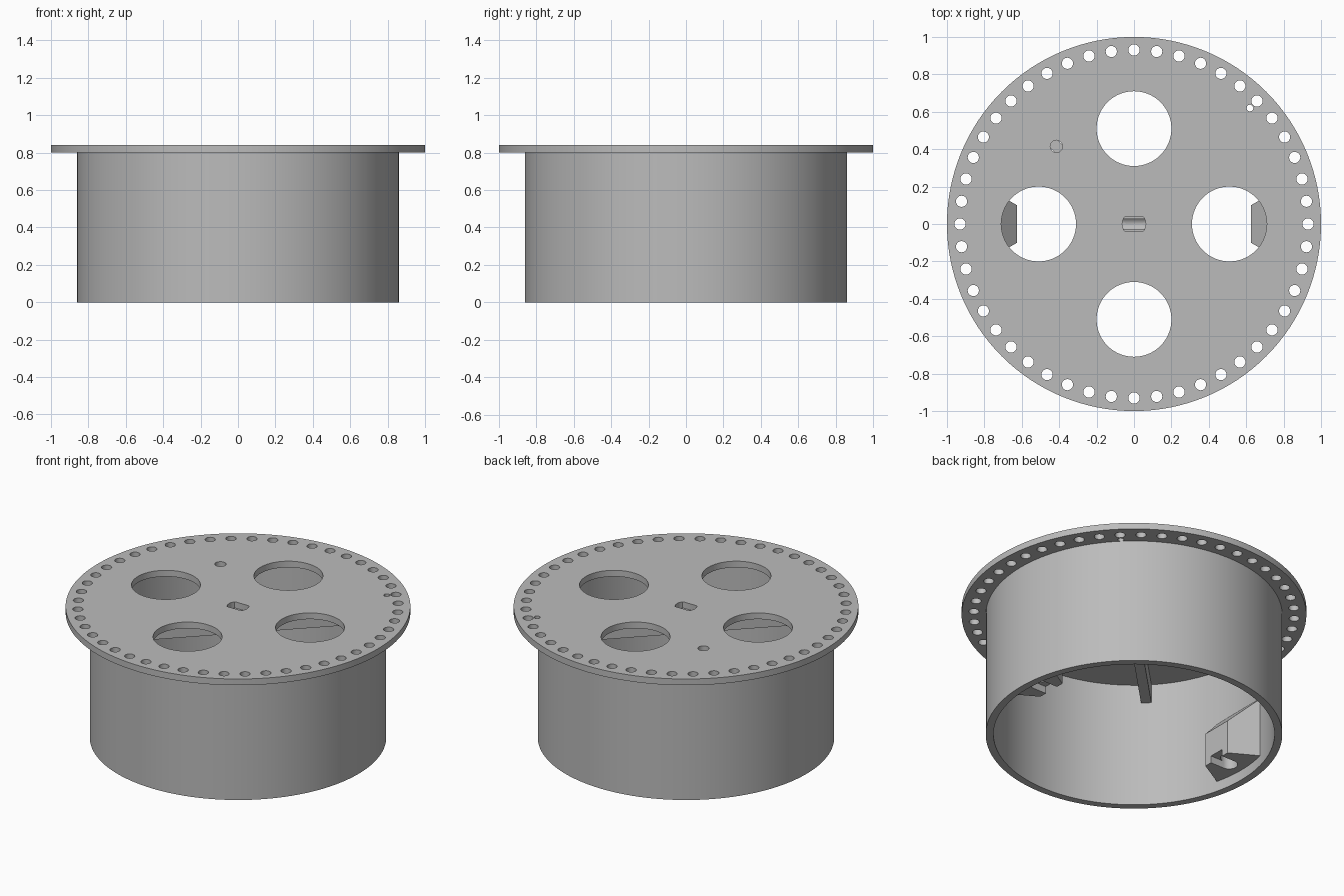
import bpy, bmesh
from math import sin, cos, pi, radians, sqrt

if "Cube" in bpy.data.objects:
    bpy.data.objects.remove(bpy.data.objects["Cube"], do_unlink=True)

grey = bpy.data.materials.new("light_grey")
grey.use_nodes = True
GREY = (0.5, 0.5, 0.5, 1)
grey.diffuse_color = GREY
grey.node_tree.nodes["Principled BSDF"].inputs["Base Color"].default_value = GREY

FLANGE_TOP, FLANGE_BOTTOM = 0.84, 0.80
OUTER, INNER = 0.86, 0.815
RIB_BOTTOM = 0.68


def circle(r, n, cx=0, cy=0):
    return [(cx + r * cos(2 * pi * i / n), cy + r * sin(2 * pi * i / n)) for i in range(n)]


def prism(bm, outline, z0, z1):
    """Extrude a flat counter-clockwise outline between two heights."""
    low = [bm.verts.new((x, y, z0)) for x, y in outline]
    high = [bm.verts.new((x, y, z1)) for x, y in outline]
    bm.faces.new(low[::-1])
    bm.faces.new(high)
    n = len(outline)
    for i in range(n):
        j = (i + 1) % n
        bm.faces.new((low[i], low[j], high[j], high[i]))


def make(name, bm):
    bmesh.ops.recalc_face_normals(bm, faces=bm.faces)
    mesh = bpy.data.meshes.new(name)
    bm.to_mesh(mesh)
    bm.free()
    mesh.materials.append(grey)
    ob = bpy.data.objects.new(name, mesh)
    bpy.context.collection.objects.link(ob)
    return ob


def activate(ob):
    bpy.ops.object.select_all(action='DESELECT')
    ob.select_set(True)
    bpy.context.view_layer.objects.active = ob


def cut(ob, bm):
    cutter = make("cutter", bm)
    cutter.hide_render = True
    mod = ob.modifiers.new("cut", 'BOOLEAN')
    mod.operation, mod.solver, mod.object = 'DIFFERENCE', 'EXACT', cutter
    activate(ob)
    bpy.ops.object.modifier_apply(modifier=mod.name)
    bpy.data.objects.remove(cutter, do_unlink=True)


def smooth(ob):
    activate(ob)
    bpy.ops.object.shade_smooth_by_angle(angle=radians(30))


# Flange plate with its holes
bm = bmesh.new()
prism(bm, circle(1, 128), FLANGE_BOTTOM, FLANGE_TOP)
flange = make("flange_plate", bm)

bm = bmesh.new()
holes = [(0.03, 20, 0.93 * cos(2 * pi * i / 48), 0.93 * sin(2 * pi * i / 48)) for i in range(48)]
holes += [(0.2, 64, 0.51 * cos(i * pi / 2), 0.51 * sin(i * pi / 2)) for i in range(4)]
holes += [(0.033, 24, -0.415, 0.415), (0.018, 16, 0.62, 0.62)]
for hole in holes:
    prism(bm, circle(*hole), 0.7, 0.9)
# Centre slot: a round hole with two flats
slot = [(x, max(-0.04, min(0.04, y))) for x, y in circle(0.063, 40)]
slot = [p for i, p in enumerate(slot) if abs(p[1]) < 0.04 or abs(slot[i - 1][1]) < 0.04
        or abs(slot[(i + 1) % 40][1]) < 0.04]
prism(bm, slot, 0.7, 0.9)
cut(flange, bm)
smooth(flange)

# Open drum below the flange
bm = bmesh.new()
rings = []
for r, z in ((OUTER, 0), (OUTER, FLANGE_BOTTOM), (INNER, FLANGE_BOTTOM), (INNER, 0)):
    rings.append([bm.verts.new((x, y, z)) for x, y in circle(r, 128)])
for k in range(4):
    a, b = rings[k], rings[(k + 1) % 4]
    for i in range(128):
        j = (i + 1) % 128
        bm.faces.new((a[i], a[j], b[j], b[i]))
smooth(make("drum_wall", bm))

# Diagonal cross ribs under the plate
bm = bmesh.new()
half, reach = 0.03, 0.825
arm = [(reach, -half), (reach, half), (half, half)]
cross = []
for k in range(4):
    c, s = cos(pi / 4 + k * pi / 2), sin(pi / 4 + k * pi / 2)
    cross += [(x * c - y * s, x * s + y * c) for x, y in arm]
prism(bm, cross, RIB_BOTTOM, FLANGE_BOTTOM)
ribs = make("cross_ribs", bm)

# Centre hub, with a round-bottomed groove seen through the slot
bm = bmesh.new()
prism(bm, circle(0.085, 40), RIB_BOTTOM - 0.004, FLANGE_BOTTOM)
hub = make("centre_hub", bm)
for part in (ribs, hub):
    bm = bmesh.new()
    section = circle(0.04, 24)
    ends = [[bm.verts.new((x, y, FLANGE_BOTTOM - 0.03 + z)) for y, z in section]
            for x in (-0.063, 0.063)]
    for i in range(24):
        j = (i + 1) % 24
        bm.faces.new((ends[0][i], ends[0][j], ends[1][j], ends[1][i]))
    bm.faces.new(ends[0])
    bm.faces.new(ends[1][::-1])
    cut(part, bm)
    smooth(part)

# Two wall brackets with sloped tops, splayed sides and a screw hole below
for name, side in (("left_bracket", 1), ("right_bracket", -1)):
    front, back, base, lip = 0.625, 0.825, 0.065, 0.28
    outline = [(side * front, -0.1), (side * back, -0.215), (side * back, 0.215), (side * front, 0.1)]
    bm = bmesh.new()
    prism(bm, outline, base, lip)
    for v in bm.verts:
        if v.co.z > 0.2:
            v.co.z += abs(v.co.x) - front
    bracket = make(name, bm)
    bm = bmesh.new()
    prism(bm, circle(0.05, 32, side * 0.72), 0, 0.22)
    cut(bracket, bm)
    bm = bmesh.new()
    prism(bm, [(side * x, y) for x, y in ((0.6, -0.05), (0.72, -0.05), (0.72, 0.05), (0.6, 0.05))],
          0, 0.11)
    cut(bracket, bm)
    smooth(bracket)
